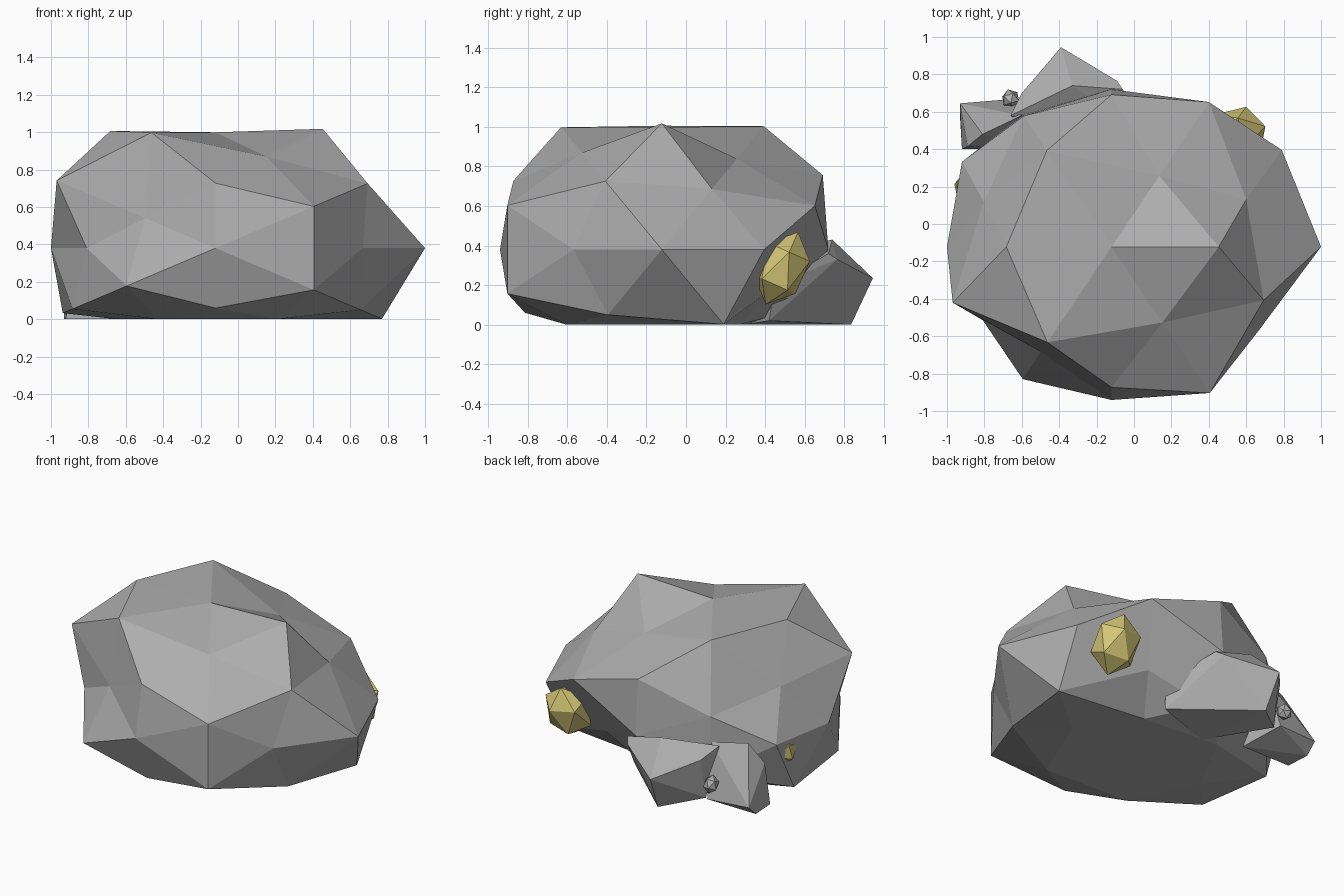
import bpy, bmesh
from itertools import product
from mathutils import Vector, Matrix

if "Cube" in bpy.data.objects:
    bpy.data.objects.remove(bpy.data.objects["Cube"])


def material(name, rgb):
    m = bpy.data.materials.new(name)
    m.diffuse_color = (*rgb, 1)
    m.use_nodes = True
    m.node_tree.nodes["Principled BSDF"].inputs["Base Color"].default_value = m.diffuse_color
    return m


STONE = material("stone grey", (0.42, 0.42, 0.42))
GOLD = material("gold ore", (0.66, 0.57, 0.18))


def finish(name, bm, mat):
    bmesh.ops.recalc_face_normals(bm, faces=bm.faces)
    me = bpy.data.meshes.new(name)
    bm.to_mesh(me)
    bm.free()
    me.materials.append(mat)
    ob = bpy.data.objects.new(name, me)
    bpy.context.collection.objects.link(ob)
    return ob


def hull(bm):
    res = bmesh.ops.convex_hull(bm, input=bm.verts)
    junk = [v for v in res["geom_interior"] if isinstance(v, bmesh.types.BMVert)]
    bmesh.ops.delete(bm, geom=junk, context='VERTS')


def hull_rock(name, points, mat):
    bm = bmesh.new()
    for p in points:
        bm.verts.new(p)
    hull(bm)
    return finish(name, bm, mat)


def nugget(name, centre, size, tilt, mat):
    bm = bmesh.new()
    bmesh.ops.create_icosphere(bm, subdivisions=1, radius=1)
    m = (Matrix.Translation(centre) @ Matrix.Rotation(tilt, 4, 'X')
         @ Matrix.Diagonal((*size, 1)))
    bmesh.ops.transform(bm, matrix=m, verts=bm.verts)
    return finish(name, bm, mat)


# Boulder: 42-point icosphere, each direction pushed to its own radius,
# flattened underneath. Radii run through the signs (- before +) of x, y, z.
RADII = {
    (.5, .809, .309): (.95, .755, .95, .94, 1.05, 1.05, .8, 1.04),
    (.309, .5, .809): (1, 1.11, .95, 1.12, 1.05, .88, .85, .825),
    (.809, .309, .5): (.945, 1.05, 1.01, .845, .96, 1.005, 1.1, .89),
    (.851, .526, 0): (.81, .94, .925, 1.07),
    (0, .851, .526): (.885, .96, .85, 1.04),
    (.526, 0, .851): (1, 1.07, 1, 1.09),
    (1, 0, 0): (.88, 1.12),
    (0, 1, 0): (.89, .915),
    (0, 0, 1): (.9, .9),
}
bm = bmesh.new()
pushed = []
for base, radii in RADII.items():
    signs = product(*[(-1, 1) if c else (1,) for c in base])
    for s, r in zip(signs, radii):
        d = Vector([a * b for a, b in zip(base, s)]).normalized()
        pushed.append((bm.verts.new(d), d * r))
hull(bm)
for v, p in pushed:
    v.co = (p.x - .12, p.y * .92 - .122, max(0, p.z * .688 + .38))
finish("boulder", bm, STONE)

# Smaller rocks leaning on the back left
hull_rock("back_rock", [
    (-.39, .945, .235), (-.37, .835, 0), (-.09, .765, .33), (-.06, .72, .36),
    (.12, .45, .2), (.1, .42, .02), (-.33, .74, .43), (-.6, .7, .33),
    (-.66, .58, .4), (-.6, .64, .05), (-.3, .3, 0)], STONE)
hull_rock("side_rock", [
    (-.93, .645, .07), (-.93, .57, 0), (-.92, .4, 0), (-.89, .415, .28),
    (-.81, .48, .42), (-.6, .58, .41), (-.63, .67, .06), (-.55, .4, 0)], STONE)
nugget("pebble", (-.66, .67, .17), (.05, .05, .06), .4, STONE)

# Gold nuggets set into the boulder
nugget("gold_nugget_right", (.555, .485, .285), (.165, .135, .2), -.42, GOLD)
nugget("gold_nugget_left", (-.88, .2, .29), (.09, .09, .1), .3, GOLD)
